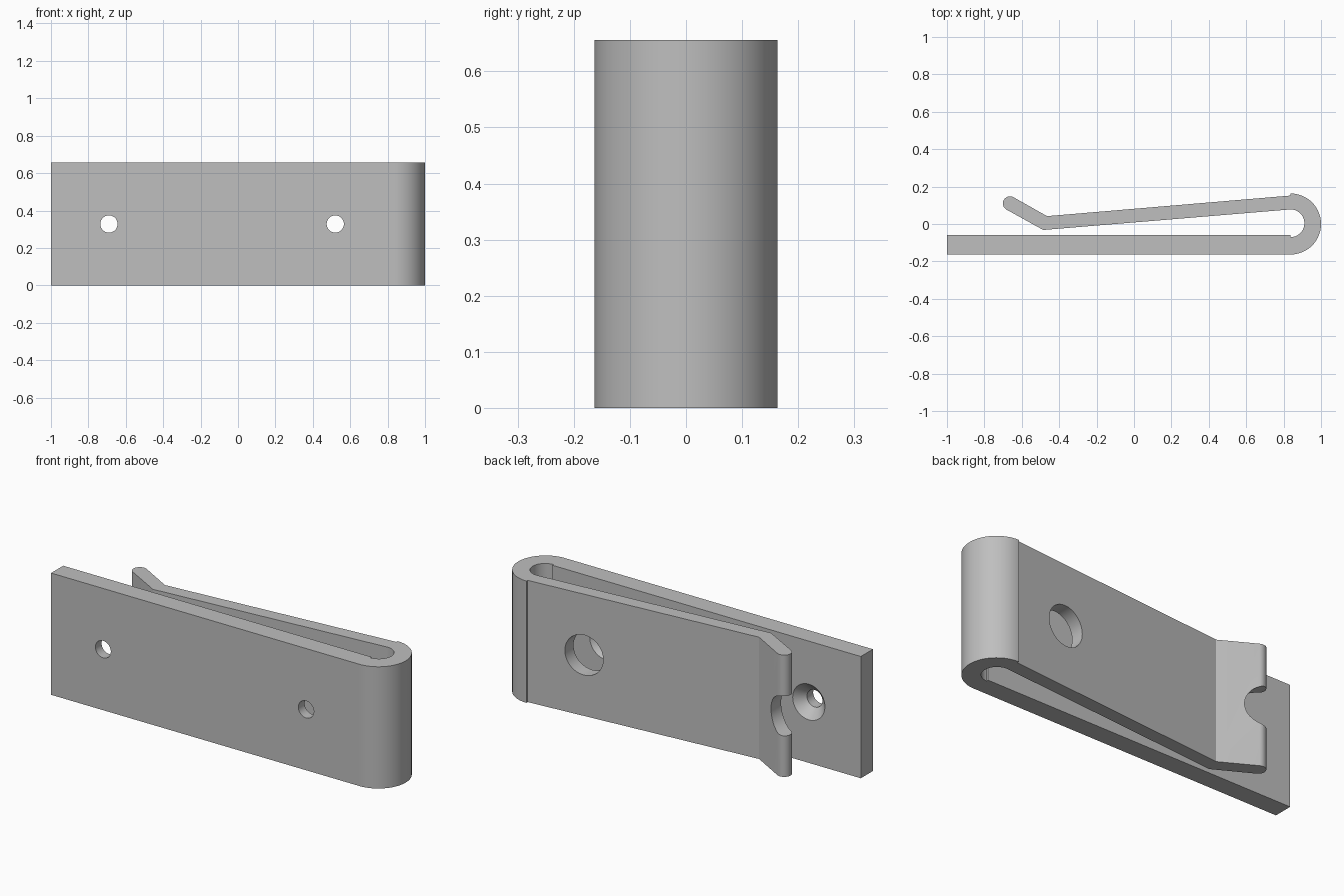
import bpy
import bmesh
from math import cos, sin, pi, radians

cube = bpy.data.objects.get("Cube")
if cube:
    bpy.data.objects.remove(cube, do_unlink=True)

HEIGHT = 0.656
MID = HEIGHT / 2

metal = bpy.data.materials.new("grey metal")
metal.use_nodes = True
colour = (0.52, 0.52, 0.52, 1)
metal.diffuse_color = colour
metal.node_tree.nodes["Principled BSDF"].inputs["Base Color"].default_value = colour


def arc(cx, cy, r, start, end, steps):
    angles = [radians(start + (end - start) * i / steps) for i in range(steps + 1)]
    return [(cx + r * cos(a), cy + r * sin(a)) for a in angles]


# Clip profile: back plate, hooked bend, sloping spring arm and flared lip
profile = [(-1, -0.163)]
profile += arc(0.837, 0, 0.163, -90, 90, 48)
profile += [(0.837, 0.152), (-0.465, 0.042)]
profile += arc(-0.663, 0.11, 0.038, 60, 240, 20)
profile += [(-0.485, -0.032)]
profile += arc(0.837, 0.004, 0.074, 90, -90, 36)
profile += [(0.837, -0.06), (-1, -0.06)]

bm = bmesh.new()
face = bm.faces.new([bm.verts.new((x, y, 0)) for x, y in profile])
extruded = bmesh.ops.extrude_face_region(bm, geom=[face])["geom"]
bmesh.ops.translate(bm, vec=(0, 0, HEIGHT),
                    verts=[v for v in extruded if isinstance(v, bmesh.types.BMVert)])
bmesh.ops.recalc_face_normals(bm, faces=bm.faces[:])
mesh = bpy.data.meshes.new("spring_clip")
bm.to_mesh(mesh)
bm.free()
clip = bpy.data.objects.new("spring_clip", mesh)
bpy.context.collection.objects.link(clip)
mesh.materials.append(metal)


def cut(x, y1, y2, r1, r2):
    """Drill a round or tapered hole along y through the clip."""
    bpy.ops.mesh.primitive_cone_add(vertices=48, radius1=r1, radius2=r2, depth=y2 - y1,
                                    location=(x, (y1 + y2) / 2, MID),
                                    rotation=(-pi / 2, 0, 0))
    cutter = bpy.context.object
    cutter.name = "hole_cutter"
    cutter.hide_render = True
    cutter.data.materials.append(metal)
    mod = clip.modifiers.new("hole", 'BOOLEAN')
    mod.operation = 'DIFFERENCE'
    mod.solver = 'EXACT'
    mod.object = cutter
    bpy.ops.object.select_all(action='DESELECT')
    bpy.context.view_layer.objects.active = clip
    clip.select_set(True)
    bpy.ops.object.modifier_apply(modifier=mod.name)
    bpy.data.objects.remove(cutter, do_unlink=True)


# Countersunk screw holes, with driver access through the arm and lip
for x in (-0.69, 0.52):
    cut(x, -0.3, -0.08, 0.046, 0.046)
    cut(x, -0.11, -0.05, 0.046, 0.106)
    cut(x, -0.035, 0.3, 0.108, 0.108)

bpy.ops.object.shade_smooth_by_angle(angle=radians(25))
